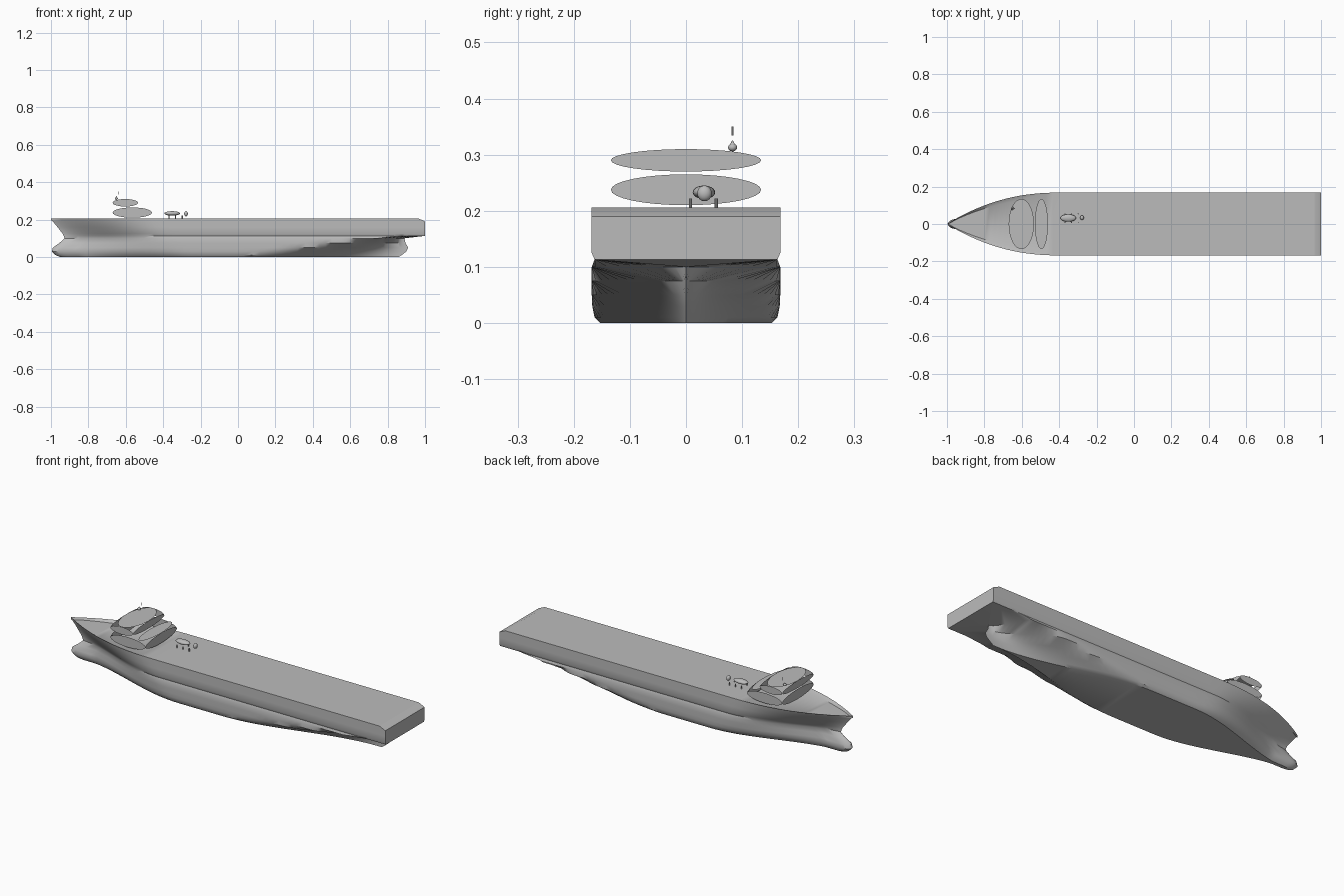
import bpy, bmesh, math
from mathutils import Matrix, Vector

cube = bpy.data.objects.get("Cube")
if cube:
    bpy.data.objects.remove(cube)

GREY = (0.5, 0.5, 0.5, 1)
mat = bpy.data.materials.new("plain grey")
mat.use_nodes = True
mat.diffuse_color = GREY
mat.node_tree.nodes["Principled BSDF"].inputs["Base Color"].default_value = GREY


def finish(name, bm, smooth=True):
    bmesh.ops.recalc_face_normals(bm, faces=bm.faces)
    mesh = bpy.data.meshes.new(name)
    bm.to_mesh(mesh)
    bm.free()
    mesh.materials.append(mat)
    obj = bpy.data.objects.new(name, mesh)
    bpy.context.collection.objects.link(obj)
    if smooth:
        bpy.ops.object.select_all(action='DESELECT')
        obj.select_set(True)
        bpy.context.view_layer.objects.active = obj
        bpy.ops.object.shade_smooth_by_angle(angle=math.radians(35))
    return obj


# Hull waterlines: height, stem x, end of bow taper, fullness of bow,
# bulb half width, stern x, start of stern taper, half beam
WATERLINES = [
    (0.0, -0.95, -0.25, 0.0, 0.01, 0.86, 0.0, 0.153),
    (0.01, -0.975, -0.27, 0.0, 0.02, 0.875, 0.05, 0.163),
    (0.03, -0.995, -0.3, 0.0, 0.027, 0.9, 0.18, 0.167),
    (0.05, -0.99, -0.32, 0.0, 0.025, 0.91, 0.35, 0.168),
    (0.075, -0.955, -0.33, 0.05, 0.015, 0.895, 0.55, 0.168),
    (0.1, -0.927, -0.35, 0.15, 0.0, 0.89, 0.75, 0.168),
    (0.113, -0.932, -0.36, 0.25, 0.0, 1.0, 2, 0.163),
    (0.125, -0.938, -0.37, 0.35, 0.0, 1.0, 2, 0.168),
    (0.16, -0.965, -0.39, 0.65, 0.0, 1.0, 2, 0.168),
    (0.19, -0.99, -0.4, 0.9, 0.0, 1.0, 2, 0.168),
    (0.206, -1.0, -0.4, 1.0, 0.0, 0.965, 2, 0.168),
]
COLUMNS = 72


def half_breadth(x, line):
    z, stem, bow_end, full, bulb, stern, taper, beam = line
    t = min(1, max(0, (x - stem) / (bow_end - stem)))
    round_bow = 1 - (1 - t) ** 2.2
    hollow_bow = t * t * (3 - 2 * t)
    b = beam * (full * round_bow + (1 - full) * hollow_bow)
    d = min(1, max(0, (x - stem) / 0.05))
    b = max(b, bulb * math.sqrt(1 - (1 - d) ** 2))
    if x > taper:
        s = min(1, (x - taper) / (stern - taper))
        b *= 0.5 + 0.5 * math.cos(math.pi * s)
    return b


def hull():
    bm = bmesh.new()
    rows = []
    for line in WATERLINES:
        row = []
        for k in range(COLUMNS + 1):
            u = (1 - math.cos(math.pi * k / COLUMNS)) / 2
            x = line[1] + u * (line[5] - line[1])
            row.append(Vector((x, half_breadth(x, line), line[0])))
        rows.append(row)
    # Foredeck sunk behind a sloping bulwark
    deck = []
    for p in rows[-1]:
        sink = min(1, max(0, (-0.45 - p.x) / 0.2))
        deck.append(Vector((p.x, p.y * (1 - 0.17 * sink), p.z - 0.012 * sink)))
    rows.append(deck)
    sides = []
    for sign in (-1, 1):
        sides.append([[bm.verts.new((p.x, sign * p.y, p.z)) for p in r] for r in rows])
    for grid in sides:
        for lo, hi in zip(grid, grid[1:]):
            for k in range(COLUMNS):
                bm.faces.new((lo[k], lo[k + 1], hi[k + 1], hi[k]))
    right, left = sides
    # Bottom and deck
    for i in (0, -1):
        for k in range(COLUMNS):
            bm.faces.new((right[i][k], right[i][k + 1], left[i][k + 1], left[i][k]))
    # Transom
    for i in range(len(rows) - 1):
        bm.faces.new((right[i][-1], left[i][-1], left[i + 1][-1], right[i + 1][-1]))
    bmesh.ops.remove_doubles(bm, verts=bm.verts, dist=0.0002)
    bmesh.ops.dissolve_degenerate(bm, edges=bm.edges, dist=0.0001)
    finish("hull", bm)


def oval_panel(name, centre, axis_a, axis_b):
    bm = bmesh.new()
    c, a, b = Vector(centre), Vector(axis_a), Vector(axis_b)
    ring = [2 * math.pi * i / 32 for i in range(32)]
    bm.faces.new([bm.verts.new(c + a * math.cos(t) + b * math.sin(t)) for t in ring])
    finish(name, bm, smooth=False)


def oval_house(name, x0, x1, z0, z1, half_width, top_from):
    """Deck house made of separate oval wall and roof panels."""
    xm, zm = (x0 + x1) / 2, (z0 + z1) / 2
    along, across, up = (x1 - x0) / 2, (0, half_width, 0), (0, 0, (z1 - z0) / 2)
    for side, sign in (("right", -1), ("left", 1)):
        oval_panel(f"{name}_{side}_wall", (xm, sign * half_width, zm), (along, 0, 0), up)
    for end, x in (("forward", x0), ("aft", x1)):
        oval_panel(f"{name}_{end}_wall", (x, 0, zm), across, up)
    oval_panel(f"{name}_roof", ((top_from + x1) / 2, 0, z1),
               ((x1 - top_from) / 2, 0, 0), across)


def ellipsoid(name, centre, radii):
    bm = bmesh.new()
    bmesh.ops.create_uvsphere(bm, u_segments=20, v_segments=12, radius=1,
                              matrix=Matrix.LocRotScale(centre, None, radii))
    finish(name, bm)


def post(name, x, y, z0, z1, radius, tip):
    bm = bmesh.new()
    bmesh.ops.create_cone(bm, cap_ends=True, segments=10, radius1=radius, radius2=tip,
                          depth=z1 - z0, matrix=Matrix.Translation((x, y, (z0 + z1) / 2)))
    finish(name, bm)


hull()
oval_house("lower_house", -0.67, -0.46, 0.21, 0.265, 0.134, -0.53)
oval_house("upper_house", -0.67, -0.535, 0.27, 0.31, 0.134, -0.67)

# Deck gear
ellipsoid("deck_tank", (-0.352, 0.032, 0.233), (0.042, 0.02, 0.012))
ellipsoid("deck_vent", (-0.278, 0.033, 0.231), (0.01, 0.013, 0.014))
for i, x in enumerate((-0.37, -0.335, -0.298)):
    for side, y in (("right", 0.008), ("left", 0.054)):
        post(f"gear_leg_{side}_{i}", x, y, 0.206, 0.222, 0.003, 0.003)

# Mast fittings on the upper house
ellipsoid("mast_base", (-0.65, 0.083, 0.313), (0.008, 0.008, 0.007))
post("mast_cap", -0.65, 0.083, 0.315, 0.325, 0.006, 0.001)
post("mast_tip", -0.637, 0.083, 0.334, 0.35, 0.002, 0.002)
